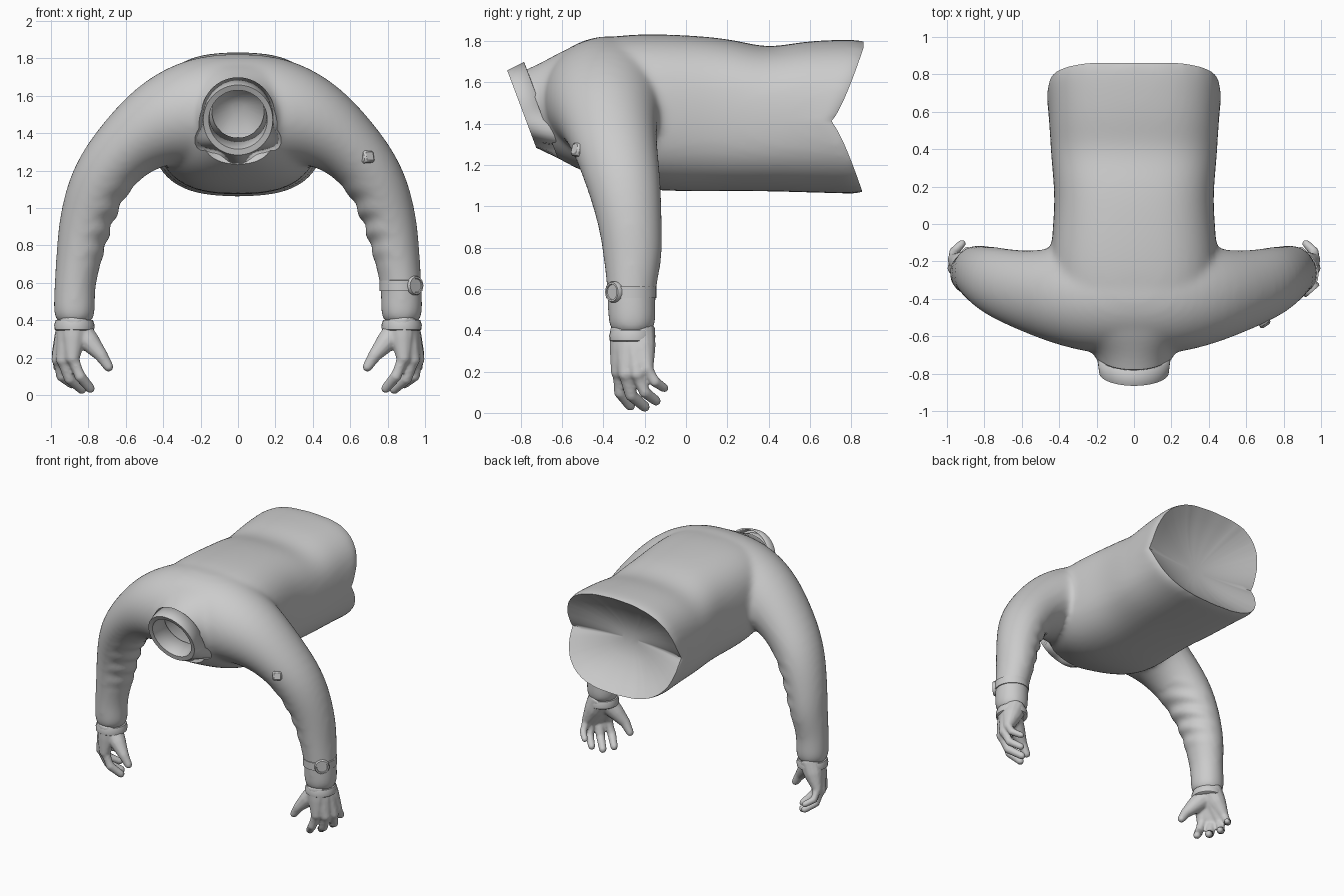
import bpy, bmesh
from math import sin, cos, pi, exp, degrees
from mathutils import Vector, Matrix

cube = bpy.data.objects.get("Cube")
if cube:
    bpy.data.objects.remove(cube)


def oval(center, u, v, n=24, power=1.0):
    """Closed ring of points; power below 1 squares the oval off."""
    def bend(c):
        return (abs(c) ** power) * (1 if c >= 0 else -1)
    return [center + u * bend(cos(2 * pi * i / n)) + v * bend(sin(2 * pi * i / n))
            for i in range(n)]


def loft(bm, rings, caps=True):
    rows = [[bm.verts.new(p) for p in ring] for ring in rings]
    faces = []
    for a, b in zip(rows, rows[1:]):
        for i in range(len(a)):
            j = (i + 1) % len(a)
            faces.append(bm.faces.new((a[i], a[j], b[j], b[i])))
    if caps:
        faces += [bm.faces.new(rows[0]), bm.faces.new(rows[-1])]
    bmesh.ops.recalc_face_normals(bm, faces=faces)


def tube(bm, points, radii, n=12):
    """Round limb with a ball on its tip."""
    pts = [Vector(p) for p in points]
    rings = []
    for i, p in enumerate(pts):
        t = pts[min(i + 1, len(pts) - 1)] - pts[max(i - 1, 0)]
        q = t.to_track_quat('Z', 'Y')
        rings.append(oval(p, q @ Vector((radii[i], 0, 0)), q @ Vector((0, radii[i], 0)), n))
    loft(bm, rings)
    bmesh.ops.create_icosphere(bm, subdivisions=2, radius=radii[-1],
                               matrix=Matrix.Translation(pts[-1]))


def dish(bm, edges, axis, middle):
    """Close an open rim with a hollow curving in to the middle point."""
    rim = {v: v.co.copy() for e in edges for v in e.verts}
    for s in (.85, .65, .4, .15):
        made = bmesh.ops.extrude_edge_only(bm, edges=edges)["geom"]
        edges = [g for g in made if isinstance(g, bmesh.types.BMEdge)
                 and all(v not in rim for v in g.verts)]
        moved = {}
        for v in {v for e in edges for v in e.verts}:
            start = min(rim.values(), key=lambda p: (p - v.co).length) \
                if s == .85 else min(rim.items(), key=lambda r: (r[0].co - v.co).length)[1]
            offset = start - middle
            along = axis * offset.dot(axis)
            moved[v] = start
            v.co = middle + (offset - along) * s + along * s * s
        rim = moved
    bmesh.ops.contextual_create(bm, geom=edges)


def add_object(name, bm):
    mesh = bpy.data.meshes.new(name)
    bm.to_mesh(mesh)
    bm.free()
    obj = bpy.data.objects.new(name, mesh)
    bpy.context.collection.objects.link(obj)
    return obj


def shade(obj, angle=0.7):
    bpy.ops.object.select_all(action='DESELECT')
    obj.select_set(True)
    bpy.context.view_layer.objects.active = obj
    bpy.ops.object.shade_smooth_by_angle(angle=angle)


def fuse(obj, voxel, smooth, subdiv=0):
    """Melt overlapping parts into one skin and bake the result."""
    if subdiv:
        obj.modifiers.new("Subdivide", 'SUBSURF').levels = subdiv
    remesh = obj.modifiers.new("Fuse", 'REMESH')
    remesh.mode = 'VOXEL'
    remesh.voxel_size = voxel
    relax = obj.modifiers.new("Relax", 'SMOOTH')
    relax.factor = 0.5
    relax.iterations = smooth
    graph = bpy.context.evaluated_depsgraph_get()
    baked = bpy.data.meshes.new_from_object(obj.evaluated_get(graph))
    obj.modifiers.clear()
    obj.data = baked


X, Y, Z = Vector((1, 0, 0)), Vector((0, 1, 0)), Vector((0, 0, 1))

# Shirt trunk: y, half width, bottom, top
trunk = [(-.9, .16, 1.36, 1.62), (-.75, .18, 1.32, 1.67), (-.66, .24, 1.25, 1.72),
         (-.53, .37, 1.18, 1.79), (-.35, .45, 1.1, 1.83), (-.15, .45, 1.07, 1.838),
         (.1, .425, 1.07, 1.825), (.25, .435, 1.07, 1.805), (.4, .45, 1.07, 1.765),
         (.55, .455, 1.065, 1.8), (.75, .465, 1.06, 1.81), (1, .485, 1.05, 1.81)]
bm = bmesh.new()
loft(bm, [oval(Vector((0, y, (lo + hi) / 2)), X * w, Z * (hi - lo) / 2,
               power=1 if y < -.6 else .74) for y, w, lo, hi in trunk])

# Sleeves run wrist to wrist through the shoulders: x, y, z, thickness, depth
half = [(.2, -.38, 1.515, .305, .32), (.41, -.39, 1.465, .245, .26), (.59, -.36, 1.34, .182, .215),
        (.748, -.31, 1.15, .162, .19), (.82, -.27, .92, .142, .155),
        (.848, -.255, .75, .125, .145), (.872, -.265, .6, .11, .118),
        (.875, -.262, .5, .112, .117), (.875, -.26, .36, .114, .118)]
path = [(-s[0],) + s[1:] for s in reversed(half)] + [(0, -.37, 1.53, .3, .33)] + half
rings = []
for i, (x, y, z, thick, depth) in enumerate(path):
    a, b = path[max(i - 1, 0)], path[min(i + 1, len(path) - 1)]
    across = Vector((-(b[2] - a[2]), 0, b[0] - a[0])).normalized()
    rings.append(oval(Vector((x, y, z)), across * thick, Y * depth))
loft(bm, rings)
shirt = add_object("shirt", bm)
fuse(shirt, .018, 12, subdiv=2)

# Cut the waist and neck, shape the hem, crease the elbows
neck = Vector((0, -.795, 1.47))
down = Vector((0, .351, -.936))
out = Vector((0, -.936, -.351))
bm = bmesh.new()
bm.from_mesh(shirt.data)
bmesh.ops.bisect_plane(bm, geom=bm.verts[:] + bm.edges[:] + bm.faces[:],
                       plane_co=(0, .86, 0), plane_no=Y, clear_outer=True)
near = [f for f in bm.faces if f.calc_center_median().y < -.5
        and abs(f.calc_center_median().x) < .3 and f.calc_center_median().z > 1.15]
region = set(near)
for f in near:
    region.update(f.verts, f.edges)
bmesh.ops.bisect_plane(bm, geom=list(region), plane_co=neck - out * .08,
                       plane_no=out, clear_outer=True)
bm.normal_update()
for v in bm.verts:
    if v.co.y > .45:
        rise = min(abs(v.co.z - 1.41) / .36, 1)
        end = .7 + .16 * rise ** .75
        v.co.y = .45 + (v.co.y - .45) * (end - .45) / .41
    elif .68 < v.co.z < 1.2 and abs(v.co.x) > .55:
        inner = max(0, -v.normal.x * (1 if v.co.x > 0 else -1))
        fade = sin(pi * (v.co.z - .68) / .52)
        v.co += v.normal * .008 * inner * fade * sin(v.co.z * 58 + v.co.y * 14)

# Hollow linings close both openings
for front, axis, middle in ((False, Y, Vector((0, .66, 1.42))),
                            (True, out, neck - out * .2)):
    dish(bm, [e for e in bm.edges if e.is_boundary and (e.verts[0].co.y < 0) == front],
         axis, middle)
bm.to_mesh(shirt.data)
bm.free()
shade(shirt, 1.0)

# Folded collar with two points and a front placket tip
bm = bmesh.new()
loops = [[], [], [], []]
steps = 72
for i in range(steps):
    t = 2 * pi * i / steps
    a = degrees(t if t <= pi else t - 2 * pi)
    spike = exp(-(a / 15) ** 2)
    wing = exp(-((abs(a) - 52) / 19) ** 2)
    hem = .21 + .09 * wing + .105 * spike + .03 * exp(-(a / 45) ** 4)
    ray = down * cos(t) + X * sin(t) * .93
    spots = [(.15, -.13), (.168, -.005), (.2, 0), (hem, -.09 - .01 * wing - .05 * spike)]
    for loop, (r, off) in zip(loops, spots):
        loop.append(neck + ray * r + out * off)
loft(bm, loops, caps=False)
collar = add_object("collar", bm)
collar.modifiers.new("Thickness", 'SOLIDIFY').thickness = .012
shade(collar)

# Cuffs
bm = bmesh.new()
loft(bm, [oval(Vector((.875, -.26, z)), X * r, Y * (r + .004))
          for z, r in ((.345, .1), (.35, .106), (.375, .108), (.4, .1))])
cuffs = add_object("cuffs", bm)
cuffs.modifiers.new("Mirror", 'MIRROR')
shade(cuffs)

# Hands: knuckle, middle joint, tip, radius
fingers = [((.885, -.325, .2), (.845, -.32, .1), (.79, -.27, .035), .031),
           ((.935, -.29, .19), (.9, -.265, .085), (.835, -.2, .03), .031),
           ((.962, -.235, .19), (.945, -.2, .1), (.89, -.145, .058), .029),
           ((.965, -.19, .215), (.965, -.15, .15), (.92, -.105, .12), .026)]
bm = bmesh.new()
for knuckle, joint, tip, r in fingers:
    wrist = Vector((.875, -.26 + (knuckle[1] + .26) * .4, .4))
    mid = wrist.lerp(Vector(knuckle), .5)
    tube(bm, [wrist, mid, knuckle], [.085, .066, r * 1.3])
    tube(bm, [mid, knuckle, joint, tip], [r, r * 1.2, r, r * .85])
tube(bm, [(.865, -.27, .36), (.79, -.3, .28), (.73, -.32, .21), (.692, -.32, .15)],
     [.075, .056, .036, .027])
hands = add_object("hands", bm)
fuse(hands, .009, 4)
hands.modifiers.new("Mirror", 'MIRROR')
shade(hands, 1.0)

# Watch on the left wrist
bm = bmesh.new()
wrist = Vector((.872, -.265, .585))
loft(bm, [oval(wrist + Z * h, X * r, Y * (r + .008))
          for h, r in ((-.03, .1), (-.028, .115), (.028, .115), (.03, .1))])
shade(add_object("watch_band", bm))
bm = bmesh.new()
facing = Vector((.66, -.75, 0))
side = facing.cross(Z)
dial = [(0, .05), (.033, .052), (.042, .047), (.042, .038), (.036, .036)]
loft(bm, [oval(wrist + facing * (.085 + d), side * r, Z * r) for d, r in dial])
shade(add_object("watch_case", bm))

# Small square stud on the left sleeve
bm = bmesh.new()
turn = Vector((.55, -.8, .25)).to_track_quat('Z', 'Y').to_matrix().to_4x4()
bmesh.ops.create_cube(bm, size=.064, matrix=Matrix.Translation((.688, -.515, 1.27)) @ turn)
stud = add_object("sleeve_stud", bm)
stud.modifiers.new("Soft edges", 'BEVEL').width = .01
shade(stud)
